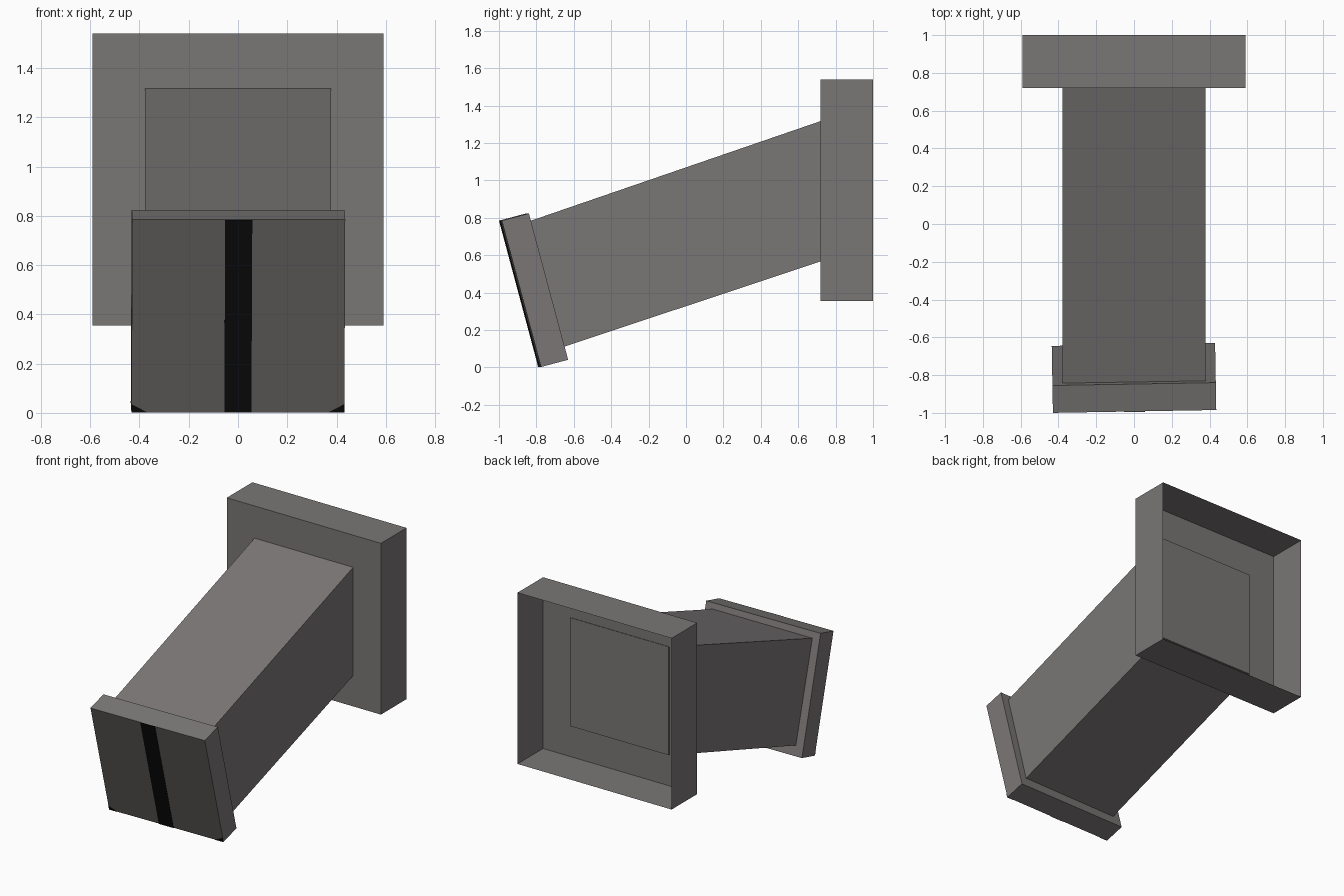
import bpy, bmesh, math
from mathutils import Matrix, Vector

if "Cube" in bpy.data.objects:
    bpy.data.objects.remove(bpy.data.objects["Cube"])


def material(name, rgb):
    m = bpy.data.materials.new(name)
    m.diffuse_color = (*rgb, 1)
    m.use_nodes = True
    m.node_tree.nodes["Principled BSDF"].inputs["Base Color"].default_value = m.diffuse_color
    return m


GREY = material("warm_grey", (0.195, 0.182, 0.18))
DARK = material("dark_grey", (0.12, 0.115, 0.11))
BLACK = material("black", (0.003, 0.003, 0.003))


def finish(name, bm, mats, matrix=Matrix()):
    bmesh.ops.recalc_face_normals(bm, faces=bm.faces)
    me = bpy.data.meshes.new(name)
    bm.to_mesh(me)
    bm.free()
    for m in mats:
        me.materials.append(m)
    ob = bpy.data.objects.new(name, me)
    ob.matrix_world = matrix
    bpy.context.collection.objects.link(ob)
    return ob


def box(size, centre):
    bm = bmesh.new()
    bmesh.ops.create_cube(bm, size=1)
    for v in bm.verts:
        v.co = Vector(a * b + c for a, b, c in zip(v.co, size, centre))
    return bm


# Rear housing: thin-walled box, open at the back
bm = box((1.18, 0.28, 1.185), (0, 0.86, 0.9475))
back = [f for f in bm.faces if f.calc_center_median().y > 0.99]
bmesh.ops.delete(bm, geom=back, context='FACES')
finish("rear_housing", bm, [GREY])

# Sloping square duct, its rear cap just showing inside the housing
bm = box((0.755, 1, 1), (0, 0, 0))
ends = {(True, True): (0.728, 1.32), (True, False): (0.728, 0.57),
        (False, True): (-0.91, 0.757), (False, False): (-0.72, 0.088)}
for v in bm.verts:
    v.co.y, v.co.z = ends[(v.co.y > 0, v.co.z > 0)]
finish("duct", bm, [GREY])

# Tilted front plate with a darker face
tilt = (Matrix.Translation((0, -0.815, 0.413))
        @ Matrix.Rotation(math.radians(1), 4, 'Z')
        @ Matrix.Rotation(math.radians(15), 4, 'X'))
W, T, H = 0.865, 0.15, 0.81
bm = box((W, T, H), (0, 0, 0))
for f in bm.faces:
    f.material_index = int(f.calc_center_median().y < -T / 2 + 0.01)
finish("front_plate", bm, [GREY, DARK], tilt)

# Black centre stripe and the two small black lower corners
finish("centre_stripe", box((0.11, 0.004, H), (0, -T / 2 - 0.001, 0)), [BLACK], tilt)
for side, name in ((-1, "left"), (1, "right")):
    bm = bmesh.new()
    y = -T / 2 - 0.002
    pts = [(side * W / 2, -H / 2), (side * (W / 2 - 0.065), -H / 2),
           (side * W / 2, -H / 2 + 0.035)]
    bm.faces.new([bm.verts.new((x, y, z)) for x, z in pts])
    finish(name + "_corner_mark", bm, [BLACK], tilt)
